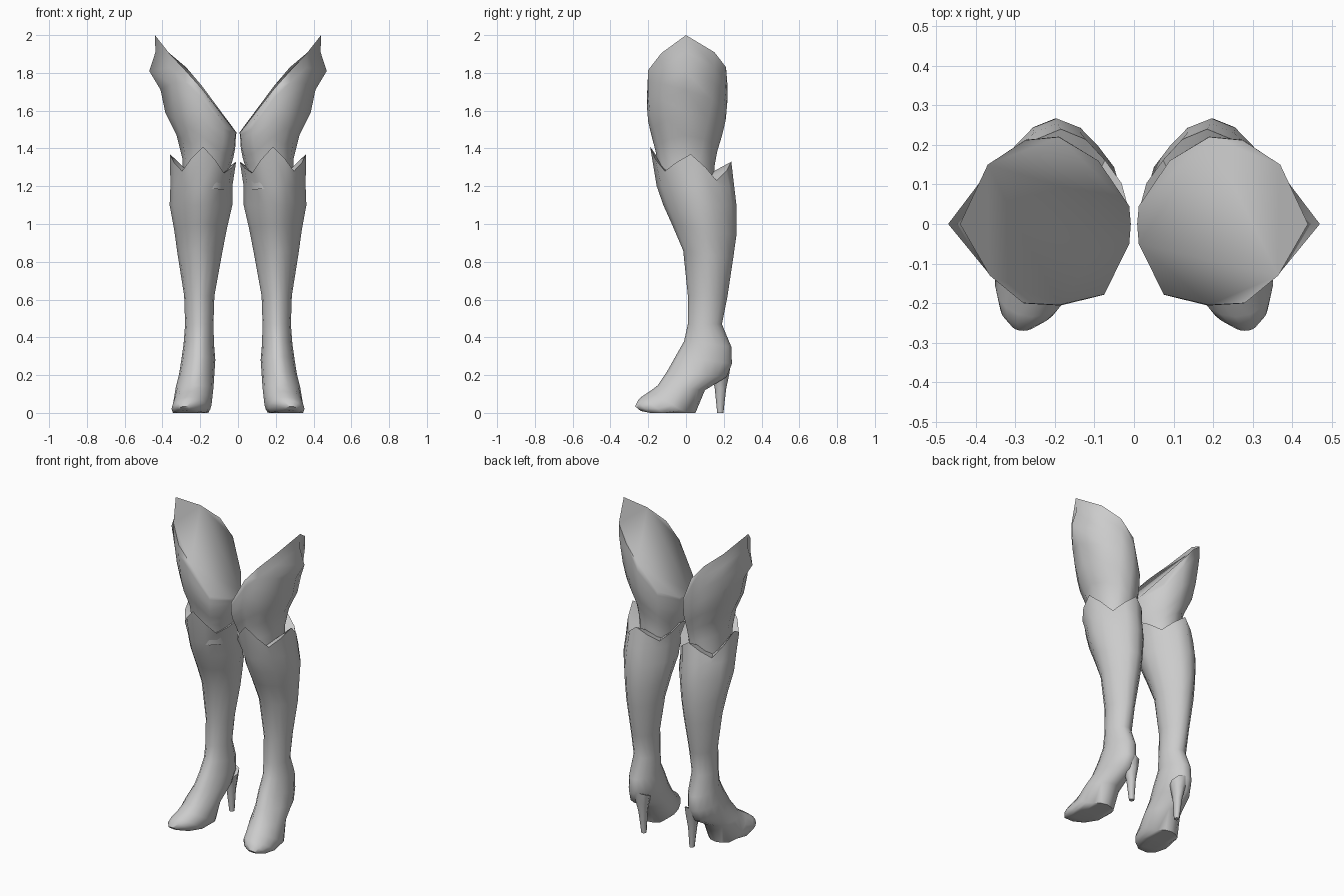
import bpy, bmesh, math

grey = bpy.data.materials.new("plain grey")
grey.diffuse_color = (0.6, 0.6, 0.6, 1)


def ring(x0, x1, y0, y1, za, zb, pinch=0.0, n=16):
    """Ellipse in a box, optionally pinched at the diagonals;
    height runs from za at the front to zb at the back."""
    pts = []
    for i in range(n):
        t = 2 * math.pi * i / n
        k = 1 - pinch * math.sin(2 * t) ** 2
        c, s = math.cos(t) * k, math.sin(t) * k
        pts.append(((x0 + x1) / 2 + (x1 - x0) / 2 * c,
                    (y0 + y1) / 2 + (y1 - y0) / 2 * s,
                    max(0, za + (zb - za) * (1 + s) / 2)))
    return pts


def loft(name, rings, cap_first, cap_last, angle=50):
    """Skin a stack of rings and mirror it to the other leg."""
    bm = bmesh.new()
    rows = [[bm.verts.new(p) for p in r] for r in rings]
    n = len(rows[0])
    for a, b in zip(rows, rows[1:]):
        for i in range(n):
            j = (i + 1) % n
            bm.faces.new((a[i], a[j], b[j], b[i]))
    if cap_first:
        bm.faces.new(rows[0])
    if cap_last:
        bm.faces.new(rows[-1][::-1])
    bmesh.ops.recalc_face_normals(bm, faces=bm.faces)
    me = bpy.data.meshes.new(name)
    bm.to_mesh(me)
    bm.free()
    me.materials.append(grey)
    ob = bpy.data.objects.new(name, me)
    bpy.context.collection.objects.link(ob)
    bpy.ops.object.select_all(action="DESELECT")
    ob.select_set(True)
    bpy.context.view_layer.objects.active = ob
    bpy.ops.object.shade_smooth_by_angle(angle=math.radians(angle))
    ob.modifiers.new("other leg", "MIRROR").use_mirror_merge = False


# Thigh rim: slanted outline with a point at the outside
rim = [
    (0.44, 0.0, 2.0), (0.37, 0.15, 1.91), (0.275, 0.212, 1.83),
    (0.19, 0.22, 1.73), (0.09, 0.16, 1.55), (0.012, 0.045, 1.49),
    (0.008, 0.0, 1.485), (0.012, -0.05, 1.485), (0.075, -0.178, 1.53),
    (0.19, -0.205, 1.715), (0.28, -0.2, 1.815), (0.365, -0.13, 1.905),
]


def thigh_ring(x0, x1, y0, y1, za, zb, round_):
    """Rim outline fitted to a box and blended towards an ellipse."""
    pts = []
    for i, (x, y, z) in enumerate(rim):
        t = 2 * math.pi * i / len(rim)
        c, s = (1 + math.cos(t)) / 2, (1 + math.sin(t)) / 2
        u = (x - 0.008) / 0.432 * (1 - round_) + c * round_
        v = (y + 0.205) / 0.425 * (1 - round_) + s * round_
        w = (z - 1.485) / 0.515 * (1 - round_) + c * round_
        pts.append((x0 + (x1 - x0) * u, y0 + (y1 - y0) * v, za + (zb - za) * w))
    return pts


# Outer bump just under the point of the rim
bump = thigh_ring(0.012, 0.425, -0.206, 0.217, 1.45, 1.81, 0)
bump[0] = (0.47, 0.0, 1.81)

# Thigh: inner x, outer x, front y, back y, inner z, outer z, roundness
thigh = [
    (0.015, 0.41, -0.20, 0.21, 1.40, 1.71, 0.1),
    (0.025, 0.385, -0.18, 0.19, 1.35, 1.59, 0.3),
    (0.04, 0.325, -0.16, 0.165, 1.30, 1.47, 0.6),
    (0.055, 0.295, -0.15, 0.15, 1.25, 1.35, 1),
    (0.06, 0.29, -0.14, 0.15, 1.18, 1.20, 1),
]
upper = thigh_ring(0.01, 0.437, -0.206, 0.221, 1.47, 1.91, 0)
loft("thigh", [rim, upper, bump] + [thigh_ring(*s) for s in thigh],
     True, False, 80)

# Boot cuff: four points at the outside, back, inside and front, and a lining
peaks, valleys = (1.37, 1.33, 1.33, 1.41), (1.23, 1.24, 1.27, 1.28)
cuff, lining = [], []
for i, (x, y, z) in enumerate(ring(0.01, 0.36, -0.19, 0.24, 0, 0, 0.1)):
    q, r = divmod(i, 4)
    lo, hi = valleys[q], peaks[q] if r < 2 else peaks[(q + 1) % 4]
    k = abs(r - 2) / 2
    cuff.append((x, y, lo + (hi - lo) * k))
    lining.append((0.18 + (x - 0.185) * 0.65, 0.0 + (y - 0.025) * 0.65,
                   lo - 0.01 + (hi - lo) * k * 0.5))

# Boot: calf, ankle, then sections tilting forward to the toe
boot = [
    (0.03, 0.358, -0.155, 0.255, 1.20, 1.20, 0.1),
    (0.03, 0.362, -0.12, 0.267, 1.10, 1.10, 0.1),
    (0.06, 0.338, -0.075, 0.267, 1.00, 0.94, 0.09),
    (0.085, 0.32, -0.015, 0.25, 0.86, 0.82, 0.08),
    (0.125, 0.285, 0.01, 0.22, 0.62, 0.62, 0.05),
    (0.13, 0.28, 0.01, 0.19, 0.47, 0.47, 0.03),
    (0.127, 0.288, -0.01, 0.24, 0.38, 0.35, 0.05),
    (0.12, 0.30, -0.055, 0.243, 0.30, 0.26, 0.06),
    (0.125, 0.312, -0.10, 0.215, 0.22, 0.19, 0.06),
    (0.13, 0.33, -0.15, 0.10, 0.145, 0.12, 0.04),
    (0.14, 0.345, -0.19, 0.05, 0.115, -0.03),
    (0.16, 0.352, -0.235, -0.07, 0.085, -0.04),
    (0.20, 0.338, -0.255, -0.18, 0.065, -0.02),
    (0.25, 0.31, -0.27, -0.24, 0.035, 0.01),
]
loft("boot", [lining, cuff] + [ring(*s) for s in boot], False, True, 65)

# Stiletto heels
heel = [
    (0.13, 0.24, 0.13, 0.238, 0.22, 0.27),
    (0.14, 0.215, 0.14, 0.228, 0.19, 0.20),
    (0.15, 0.20, 0.152, 0.213, 0.13, 0.13),
    (0.155, 0.185, 0.165, 0.198, 0.0, 0.0),
]
loft("heel", [ring(*s, n=8) for s in heel], True, True, 65)
